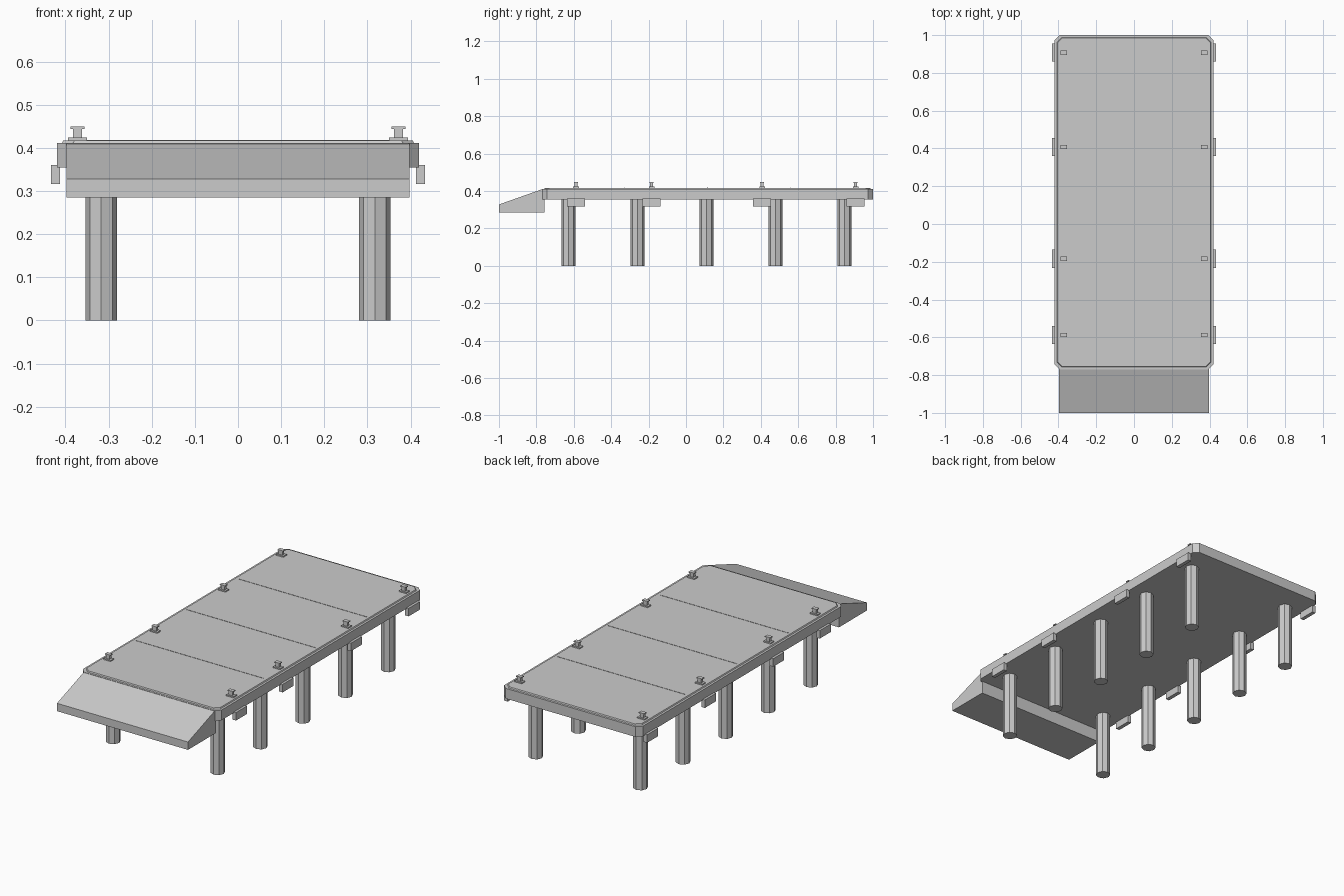
import bpy
import bmesh
import math

if "Cube" in bpy.data.objects:
    bpy.data.objects.remove(bpy.data.objects["Cube"])

concrete = bpy.data.materials.new("concrete_grey")
concrete.use_nodes = True
GREY = (0.6, 0.6, 0.6, 1)
concrete.diffuse_color = GREY
concrete.node_tree.nodes["Principled BSDF"].inputs["Base Color"].default_value = GREY


def finish(name, bm):
    bmesh.ops.recalc_face_normals(bm, faces=bm.faces)
    mesh = bpy.data.meshes.new(name)
    bm.to_mesh(mesh)
    bm.free()
    mesh.materials.append(concrete)
    obj = bpy.data.objects.new(name, mesh)
    bpy.context.collection.objects.link(obj)
    return obj


def loft(name, rings):
    """Closed solid through rings of equal point count."""
    bm = bmesh.new()
    loops = [[bm.verts.new(p) for p in ring] for ring in rings]
    for a, b in zip(loops, loops[1:]):
        for i in range(len(a)):
            j = (i + 1) % len(a)
            bm.faces.new((a[i], a[j], b[j], b[i]))
    bm.faces.new(loops[0])
    bm.faces.new(loops[-1])
    return finish(name, bm)


def slab_ring(inset, z, cut=0.026):
    """Rectangle of the deck outline with chamfered corners."""
    x, y0, y1 = 0.42 - inset, -0.77 + inset, 1 - inset
    return [(x, y0 + cut, z), (x, y1 - cut, z), (x - cut, y1, z), (cut - x, y1, z),
            (-x, y1 - cut, z), (-x, y0 + cut, z), (cut - x, y0, z), (x - cut, y0, z)]


def box(name, centre, size):
    x, y, z = (s / 2 for s in size)
    corners = ((-x, -y), (x, -y), (x, y), (-x, y))
    cx, cy, cz = centre
    return loft(name, [[(cx + a, cy + b, cz + c) for a, b in corners] for c in (-z, z)])


# Deck with a thin, slightly tapered top surface
loft("deck", [slab_ring(0, 0.355), slab_ring(0, 0.411)])
loft("deck_surface", [slab_ring(0.012, 0.411), slab_ring(0.015, 0.417)])
for i in (1, 2, 3):
    box(f"deck_seam_{i}", (0, -0.77 + i * 1.77 / 4, 0.4175), (0.78, 0.004, 0.002))

# Sloping ramp at the front
ramp = [(-1, 0.285), (-1, 0.328), (-0.765, 0.411), (-0.757, 0.411), (-0.757, 0.285)]
loft("ramp", [[(x, y, z) for y, z in ramp] for x in (-0.397, 0.397)])

for side, sx in (("left", 1), ("right", -1)):
    # Octagonal piles
    for i in range(5):
        cy = -0.628 + i * 0.3687
        rings = [[(sx * 0.317 + 0.037 * math.cos(k * math.pi / 4),
                   cy + 0.037 * math.sin(k * math.pi / 4), z) for k in range(8)]
                 for z in (0, 0.36)]
        loft(f"pile_{side}_{i + 1}", rings)

    # Mooring bollards and the fenders below them
    for i, y in enumerate((-0.588, -0.184, 0.407, 0.907)):
        x = sx * 0.372
        tag = f"{side}_{i + 1}"
        box(f"fender_{tag}", (sx * 0.4225, y, 0.338), (0.021, 0.096, 0.044))
        box(f"bollard_base_{tag}", (x, y, 0.42), (0.044, 0.03, 0.007))
        box(f"bollard_stem_{tag}", (x, y, 0.433), (0.022, 0.016, 0.022))
        box(f"bollard_cap_{tag}", (x, y, 0.4465), (0.032, 0.022, 0.005))
